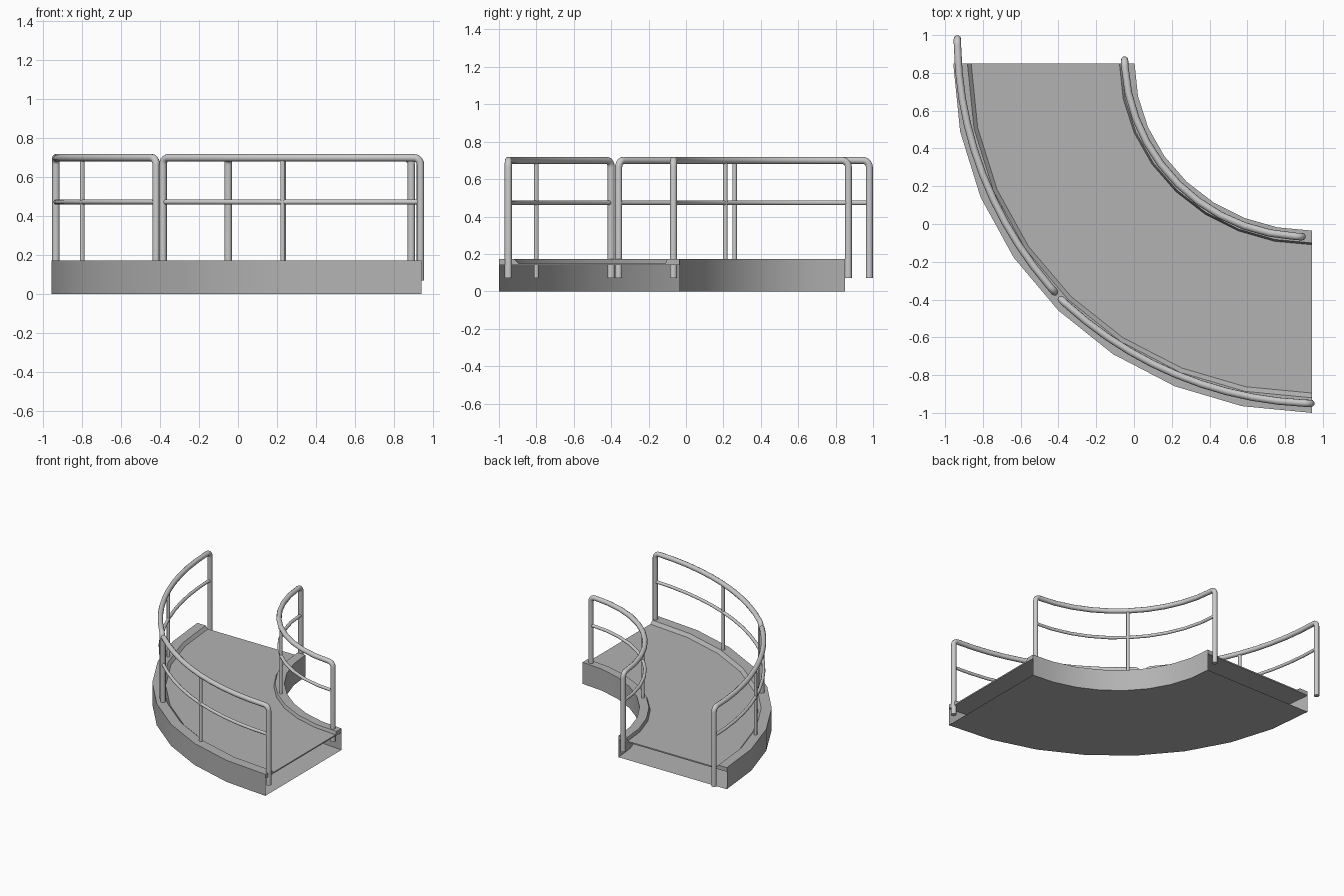
import bpy, bmesh, math

if "Cube" in bpy.data.objects:
    bpy.data.objects.remove(bpy.data.objects["Cube"])

CX, CY, SEG = 0.943, 0.85, 8   # centre of the quarter-turn and facet count

# Darker grey for the platform
dark = bpy.data.materials.new("platform_grey")
dark.diffuse_color = (0.45, 0.45, 0.45, 1)
dark.use_nodes = True
dark.node_tree.nodes["Principled BSDF"].inputs["Base Color"].default_value = dark.diffuse_color


def smooth(ob, deg):
    bpy.ops.object.select_all(action='DESELECT')
    ob.select_set(True)
    bpy.context.view_layer.objects.active = ob
    bpy.ops.object.convert(target='MESH')
    bpy.ops.object.shade_smooth_by_angle(angle=math.radians(deg))


def sweep(name, profile, closed=False, caps=False):
    """Sweep (rx, ry, z) profile points through the elliptical quarter turn."""
    bm = bmesh.new()
    rings = []
    for i in range(SEG + 1):
        a = math.pi / 2 * i / SEG
        rings.append([bm.verts.new((CX - rx * math.cos(a), CY - ry * math.sin(a), z))
                      for rx, ry, z in profile])
    n = len(profile)
    for r0, r1 in zip(rings, rings[1:]):
        for j in range(n if closed else n - 1):
            k = (j + 1) % n
            bm.faces.new((r0[j], r1[j], r1[k], r0[k]))
    if caps:
        bm.faces.new(rings[0])
        bm.faces.new(rings[-1][::-1])
    bmesh.ops.recalc_face_normals(bm, faces=bm.faces)
    me = bpy.data.meshes.new(name)
    bm.to_mesh(me)
    bm.free()
    me.materials.append(dark)
    ob = bpy.data.objects.new(name, me)
    bpy.context.collection.objects.link(ob)
    smooth(ob, 30)


def tube(name, pts, radius):
    """Round bar along a list of points, turned into a smooth mesh."""
    cu = bpy.data.curves.new(name, 'CURVE')
    cu.dimensions = '3D'
    cu.bevel_depth = radius
    cu.bevel_resolution = 3
    cu.use_fill_caps = True
    sp = cu.splines.new('POLY')
    sp.points.add(len(pts) - 1)
    for p, co in zip(sp.points, pts):
        p.co = (*co, 1)
    ob = bpy.data.objects.new(name, cu)
    bpy.context.collection.objects.link(ob)
    smooth(ob, 50)


def arc_through(a, m, b):
    """Return f(t) on the circle through three plan points, plus arc length."""
    (ax, ay), (bx, by), (cx, cy) = a, m, b
    d = 2 * (ax * (by - cy) + bx * (cy - ay) + cx * (ay - by))
    sa, sb, sc = ax * ax + ay * ay, bx * bx + by * by, cx * cx + cy * cy
    ux = (sa * (by - cy) + sb * (cy - ay) + sc * (ay - by)) / d
    uy = (sa * (cx - bx) + sb * (ax - cx) + sc * (bx - ax)) / d
    r = math.hypot(ax - ux, ay - uy)
    t0 = math.atan2(ay - uy, ax - ux) % (2 * math.pi)
    t1 = math.atan2(cy - uy, cx - ux) % (2 * math.pi)
    return (lambda t: (ux + r * math.cos(t0 + (t1 - t0) * t),
                       uy + r * math.sin(t0 + (t1 - t0) * t))), r * abs(t1 - t0)


def railing(name, a, m, b):
    f, length = arc_through(a, m, b)
    top, low, bend = 0.70, 0.07, 0.035
    # rounded post-to-rail corner, as (distance along arc, height)
    corner = [(bend * (1 - math.cos(q)), top - bend + bend * math.sin(q))
              for q in (math.pi / 2 * i / 5 for i in range(6))]
    path = [(0, low)] + [(s / length, z) for s, z in corner]
    e = bend / length
    path += [(e + (1 - 2 * e) * i / 10, top) for i in range(1, 10)]
    path += [(1 - s / length, z) for s, z in reversed(corner)] + [(1, low)]
    tube(name + "_frame", [(*f(t), z) for t, z in path], 0.0195)
    tube(name + "_mid_rail", [(*f(i / 10), 0.473) for i in range(11)], 0.0125)
    tube(name + "_mid_post", [(*m, low), (*m, top)], 0.0125)


# Hollow pan: outer wall, bottom and inner wall, open at both ends
sweep("platform_pan", [(1.90, 1.85, 0.173), (1.90, 1.85, 0.0),
                       (0.94, 0.885, 0.0), (0.94, 0.885, 0.173)])

# Walking deck, slightly below the curbs
sweep("deck", [(1.82, 1.77, 0.15), (1.02, 0.955, 0.15),
               (1.02, 0.955, 0.14), (1.82, 1.77, 0.14)], closed=True, caps=True)

# Raised curbs with a small sloped foot on the deck side
sweep("outer_curb", [(1.90, 1.85, 0.173), (1.825, 1.77, 0.173), (1.805, 1.745, 0.15),
                     (1.805, 1.745, 0.14), (1.90, 1.85, 0.14)], caps=True)
sweep("inner_curb", [(0.94, 0.885, 0.173), (1.01, 0.95, 0.173), (1.02, 0.96, 0.15),
                     (1.02, 0.96, 0.14), (0.94, 0.885, 0.14)], caps=True)

# Three curved guard rails
railing("outer_left_railing", (-0.935, 0.98), (-0.80, 0.26), (-0.42, -0.36))
railing("outer_front_railing", (-0.385, -0.40), (0.23, -0.80), (0.937, -0.95))
railing("inner_railing", (-0.05, 0.868), (0.235, 0.21), (0.89, -0.067))
